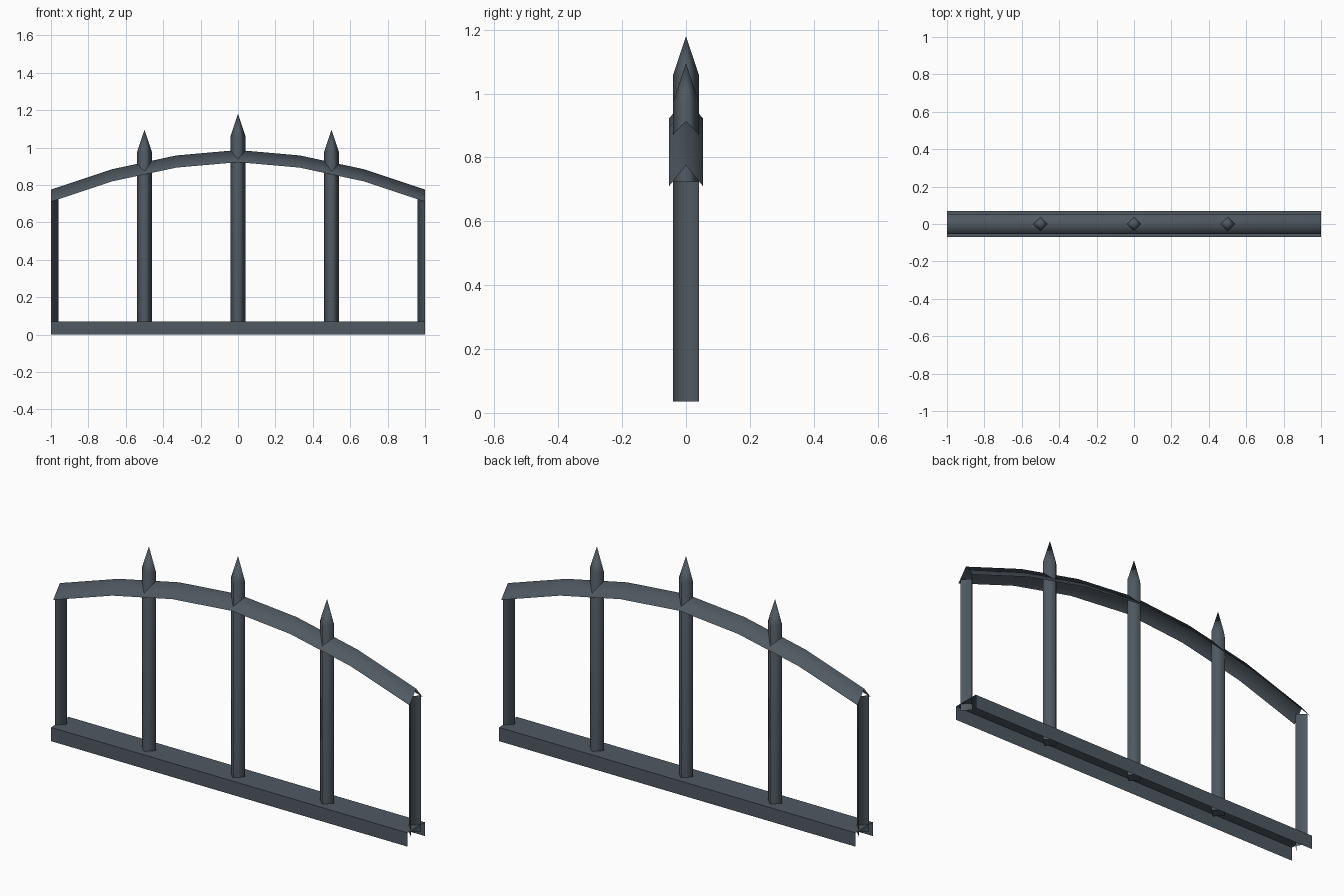
import bpy
import bmesh

cube = bpy.data.objects.get("Cube")
if cube:
    bpy.data.objects.remove(cube, do_unlink=True)

iron = bpy.data.materials.new("dark slate iron")
iron.use_nodes = True
colour = (0.08, 0.10, 0.12, 1)
iron.diffuse_color = colour
iron.node_tree.nodes["Principled BSDF"].inputs["Base Color"].default_value = colour


def finish(name, bm, smooth):
    """Turn a bmesh into an object; n-gon caps stay flat."""
    for f in bm.faces:
        f.smooth = smooth and not f.tag
    mesh = bpy.data.meshes.new(name)
    bm.to_mesh(mesh)
    bm.free()
    mesh.materials.append(iron)
    obj = bpy.data.objects.new(name, mesh)
    bpy.context.collection.objects.link(obj)
    return obj


def loft(name, rings, smooth=True, closed=False, tip=None, cap=False):
    """Skin successive rings of points, with optional tip and bottom cap."""
    bm = bmesh.new()
    rows = [[bm.verts.new(p) for p in ring] for ring in rings]
    n = len(rows[0])
    spans = range(n if closed else n - 1)
    for a, b in zip(rows, rows[1:]):
        for i in spans:
            j = (i + 1) % n
            bm.faces.new((a[i], a[j], b[j], b[i]))
    if tip:
        point = bm.verts.new(tip)
        for i in spans:
            bm.faces.new((rows[-1][i], rows[-1][(i + 1) % n], point))
    if cap:
        bm.faces.new(rows[0][::-1]).tag = True
    return finish(name, bm, smooth)


# Base rail: channel open underneath and at both ends
channel = [(-0.07, 0), (-0.07, 0.07), (0.07, 0.07), (0.07, 0)]
loft("base_rail", [[(x, y, z) for y, z in channel] for x in (1, -1)], smooth=False)

# Arched top rail: roof-shaped strip following the curve
half = [(1, 0.775), (0.67, 0.885), (0.33, 0.958), (0, 0.987)]
arch = half + [(-x, z) for x, z in half[-2::-1]]
loft("arched_top_rail",
     [[(x, -0.053, z - 0.065), (x, 0, z), (x, 0.053, z - 0.065)] for x, z in arch])

# Pointed pickets with diamond section
R = 0.04
BOTTOM = 0.035


def diamond(x, z):
    return [(x - R, 0, z), (x, -R, z), (x + R, 0, z), (x, R, z)]


for name, x, top in (("right_picket", -0.5, 1.095),
                     ("middle_picket", 0, 1.18),
                     ("left_picket", 0.5, 1.095)):
    loft(name, [diamond(x, BOTTOM), diamond(x, top - 0.12)],
         closed=True, tip=(x, 0, top), cap=True)

# End posts: half diamonds open toward the outside
for name, s in (("right_end_post", -1), ("left_end_post", 1)):
    loft(name, [[(s, s * R, z), (s * (1 - R), 0, z), (s, -s * R, z)]
                for z in (BOTTOM, 0.725)])
